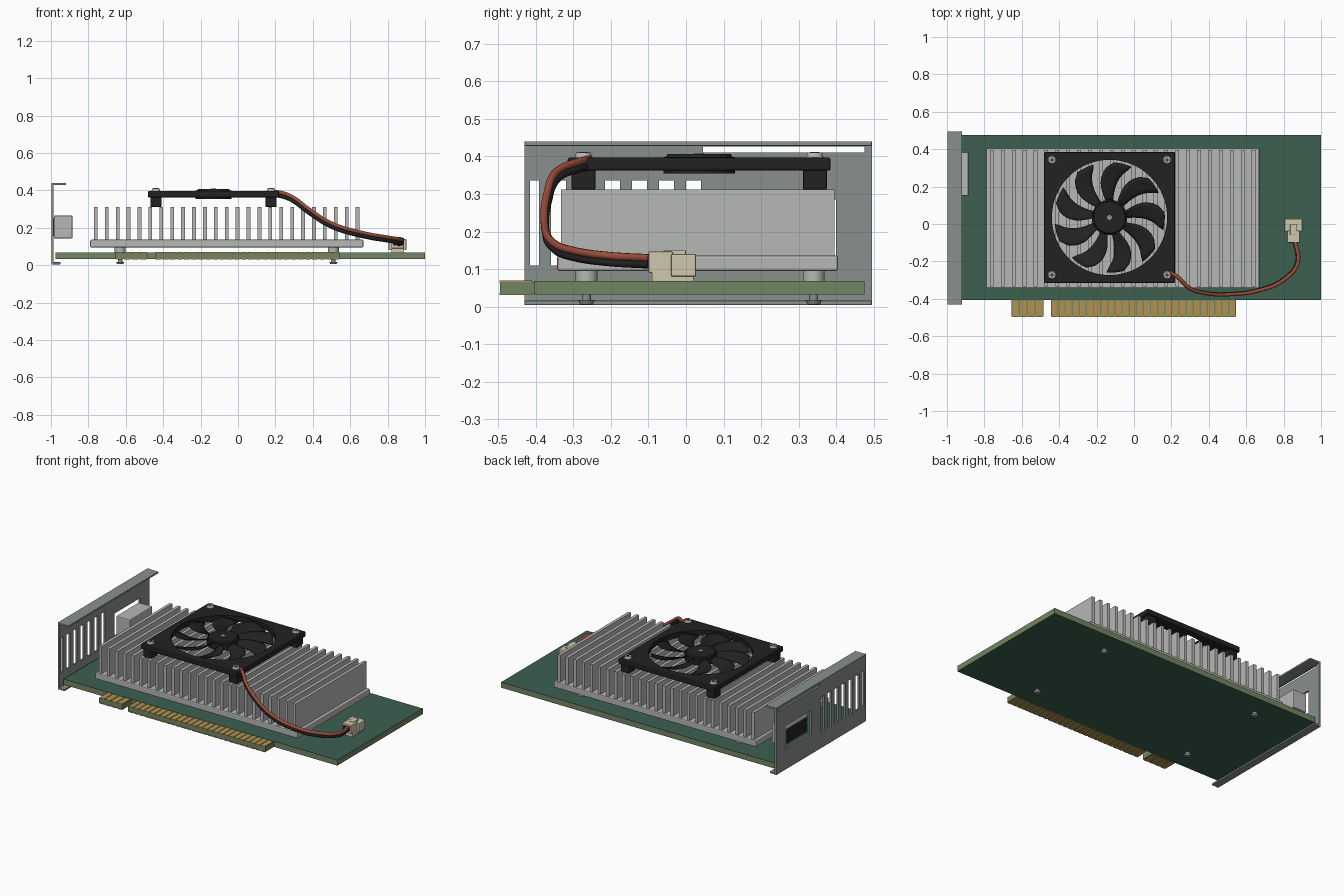
import bpy, bmesh, math
from mathutils import Vector, Matrix

old = bpy.data.objects.get("Cube")
if old:
    bpy.data.objects.remove(old)


def material(name, r, g, b):
    m = bpy.data.materials.new(name)
    m.use_nodes = True
    m.diffuse_color = (r, g, b, 1)
    bsdf = next(n for n in m.node_tree.nodes if n.type == 'BSDF_PRINCIPLED')
    bsdf.inputs["Base Color"].default_value = (r, g, b, 1)
    return m


GREEN = material("board green", .045, .115, .08)
OLIVE = material("board edge olive", .17, .24, .12)
GOLD = material("contact gold", .43, .29, .085)
STEEL = material("bracket steel", .25, .28, .27)
ALU = material("aluminium", .47, .48, .465)
BLACK = material("fan black", .016, .016, .017)
CREAM = material("plug cream", .63, .58, .42)
RED = material("wire red", .33, .075, .045)


def finish(name, bm, *mats):
    me = bpy.data.meshes.new(name)
    bm.to_mesh(me)
    bm.free()
    for m in mats:
        me.materials.append(m)
    ob = bpy.data.objects.new(name, me)
    bpy.context.scene.collection.objects.link(ob)
    return ob


def add_box(bm, x, y, z):
    """Box from (min, max) pairs."""
    size = [b - a for a, b in (x, y, z)]
    mid = Vector([(a + b) / 2 for a, b in (x, y, z)])
    bmesh.ops.create_cube(bm, size=1, matrix=Matrix.Translation(mid) @ Matrix.Diagonal((*size, 1)))


def boxes(name, mat, *specs, bevel=0):
    bm = bmesh.new()
    for s in specs:
        add_box(bm, *s)
    ob = finish(name, bm, mat)
    if bevel:
        mod = ob.modifiers.new("Bevel", 'BEVEL')
        mod.width, mod.segments = bevel, 2
    return ob


def smooth(ob):
    bpy.ops.object.select_all(action='DESELECT')
    ob.select_set(True)
    bpy.context.view_layer.objects.active = ob
    bpy.ops.object.shade_smooth_by_angle(angle=math.radians(35))


def cylinder(name, mat, x, y, z0, z1, r, r2=None, sides=24, hidden=False):
    bm = bmesh.new()
    bmesh.ops.create_cone(bm, cap_ends=True, segments=sides, radius1=r, radius2=r if r2 is None else r2,
                          depth=z1 - z0, matrix=Matrix.Translation((x, y, (z0 + z1) / 2)))
    ob = finish(name, bm, mat)
    if not hidden:
        smooth(ob)
    return ob


def cut(ob, cutter):
    mod = ob.modifiers.new("Cut", 'BOOLEAN')
    mod.operation, mod.solver, mod.object = 'DIFFERENCE', 'EXACT', cutter
    cutter.hide_render = True
    cutter.hide_set(True)


# Circuit board, olive on its cut edges
bm = bmesh.new()
add_box(bm, (-.975, 1), (-.405, .475), (.032, .068))
for f in bm.faces:
    f.material_index = 0 if abs(f.normal.z) > .5 else 1
finish("circuit_board", bm, GREEN, OLIVE)

# Edge connector tongues with contacts on both sides
for label, x0, x1 in (("short", -.655, -.485), ("long", -.445, .545)):
    boxes(label + "_edge_tongue", OLIVE, ((x0, x1), (-.495, -.405), (.034, .066)))
    n = round((x1 - x0) / .038)
    step = (x1 - x0) / n
    strips = []
    for i in range(n):
        xs = (x0 + (i + .1) * step, x0 + (i + .9) * step)
        strips += [(xs, (-.497, -.41), (.064, .069)), (xs, (-.497, -.41), (.031, .036))]
    boxes(label + "_edge_contacts", GOLD, *strips)

# Bracket plate with vent slots, port window and the gap under the flange
plate = boxes("bracket_plate", STEEL, ((-.998, -.986), (-.43, .495), (.004, .44)))
holes = [((-1.1, -.9), (max(-.072 * i, -.415), .04 - .072 * i), (.11, .336)) for i in range(7)]
holes += [((-1.1, -.9), (.135, .40), (.135, .285)), ((-1.1, -.9), (.045, .475), (.41, .427))]
cut(plate, boxes("bracket_cutter", STEEL, *holes))
boxes("bracket_top_flange", STEEL, ((-.998, -.92), (-.43, .495), (.428, .44)), bevel=.003)
boxes("bracket_bottom_flange", STEEL, ((-.998, -.95), (-.43, .495), (.004, .016)), bevel=.003)

# Port shell and its dark mouth
boxes("port_shell", ALU, ((-.985, -.885), (.15, .385), (.143, .265)), bevel=.006)
boxes("port_mouth", BLACK, ((-.988, -.982), (.165, .37), (.157, .251)))

# Heatsink
boxes("heatsink_base", ALU, ((-.79, .67), (-.343, .405), (.095, .136)), bevel=.006)
fins = [-.76 + .0583 * i for i in range(25)]
boxes("heatsink_fins", ALU, *[((x - .01, x + .01), (-.333, .396), (.13, .312)) for x in fins])

# Heatsink mounts through the board
for x in (-.63, .51):
    for y in (-.265, .34):
        cylinder("mount_spacer", ALU, x, y, .066, .097, .029)
        cylinder("mount_shaft", STEEL, x, y, .012, .036, .012)
        cylinder("mount_head", STEEL, x, y, .006, .017, .017, .022)

# Fan frame
CX, CY = -.131, .035
H = .35
frame = boxes("fan_frame", BLACK, ((CX - H, CX + H), (CY - H, CY + H), (.362, .397)), bevel=.006)
cut(frame, cylinder("fan_hole_cutter", BLACK, CX, CY, .3, .5, .308, sides=64, hidden=True))

# Fan feet and screws
for sx in (-1, 1):
    for sy in (-1, 1):
        x, y = CX + sx * .308, CY + sy * .308
        boxes("fan_foot", BLACK, ((x - .03, x + .03), (y - .032, y + .032), (.311, .366)), bevel=.005)
        cylinder("fan_screw", ALU, x, y, .395, .411, .024, .019)
        boxes("fan_screw_cross", BLACK, ((x - .013, x + .013), (y - .003, y + .003), (.409, .412)),
              ((x - .003, x + .003), (y - .013, y + .013), (.409, .412)))

# Fan hub
cylinder("fan_hub", BLACK, CX, CY, .355, .398, .095, sides=48)
cylinder("fan_hub_cap", BLACK, CX, CY, .397, .406, .09, .084, sides=48)
cylinder("fan_axle", STEEL, CX, CY, .4, .409, .013)

# Nine swept, pitched blades
bm = bmesh.new()
N, M = 8, 4
for k in range(9):
    base = k * math.tau / 9 + .18
    rows = []
    for i in range(N + 1):
        t = i / N
        r = .085 + .21 * t
        mid = base + .3 * t - .55 * t * t
        half = .2 + .03 * math.sin(t * math.pi)
        if i == N:
            half *= .8
        row = []
        for j in range(M + 1):
            s = j / M * 2 - 1
            a = mid + half * s
            row.append(bm.verts.new((CX + r * math.cos(a), CY + r * math.sin(a), .38 + .013 * s)))
        rows.append(row)
    for a, b in zip(rows, rows[1:]):
        for j in range(M):
            bm.faces.new((a[j], b[j], b[j + 1], a[j + 1]))
blades = finish("fan_blades", bm, BLACK)
mod = blades.modifiers.new("Thickness", 'SOLIDIFY')
mod.thickness, mod.offset = .006, 0
smooth(blades)

# Plug at the end of the cable
boxes("plug_housing", CREAM, ((.805, .9), (-.04, .027), (.08, .14)), bevel=.004)
boxes("plug_nose", CREAM, ((.82, .887), (-.1, -.035), (.09, .147)), bevel=.004)
boxes("plug_latch", CREAM, ((.835, .872), (-.06, .0), (.135, .15)), bevel=.003)
boxes("plug_base", CREAM, ((.82, .887), (-.09, .02), (.066, .095)))
boxes("plug_openings", BLACK, ((.828, .85), (-.102, -.098), (.105, .135)),
      ((.857, .879), (-.102, -.098), (.105, .135)))

# Pair of wires from fan to plug
path = [(.19, -.255, .388), (.235, -.285, .382), (.3, -.345, .355), (.38, -.37, .295), (.5, -.377, .22),
        (.67, -.355, .168), (.8, -.3, .145), (.875, -.21, .132), (.862, -.09, .125)]


def wire(name, mat, offset):
    cu = bpy.data.curves.new(name, 'CURVE')
    cu.dimensions = '3D'
    cu.bevel_depth, cu.bevel_resolution, cu.resolution_u = .0105, 2, 8
    cu.use_fill_caps = True
    sp = cu.splines.new('BEZIER')
    sp.bezier_points.add(len(path) - 1)
    for bp, p in zip(sp.bezier_points, path):
        bp.co = Vector(p) + Vector(offset)
        bp.handle_left_type = bp.handle_right_type = 'AUTO'
    cu.materials.append(mat)
    ob = bpy.data.objects.new(name, cu)
    bpy.context.scene.collection.objects.link(ob)


wire("red_wire", RED, (0, 0, .004))
wire("black_wire", BLACK, (-.004, .003, -.014))
